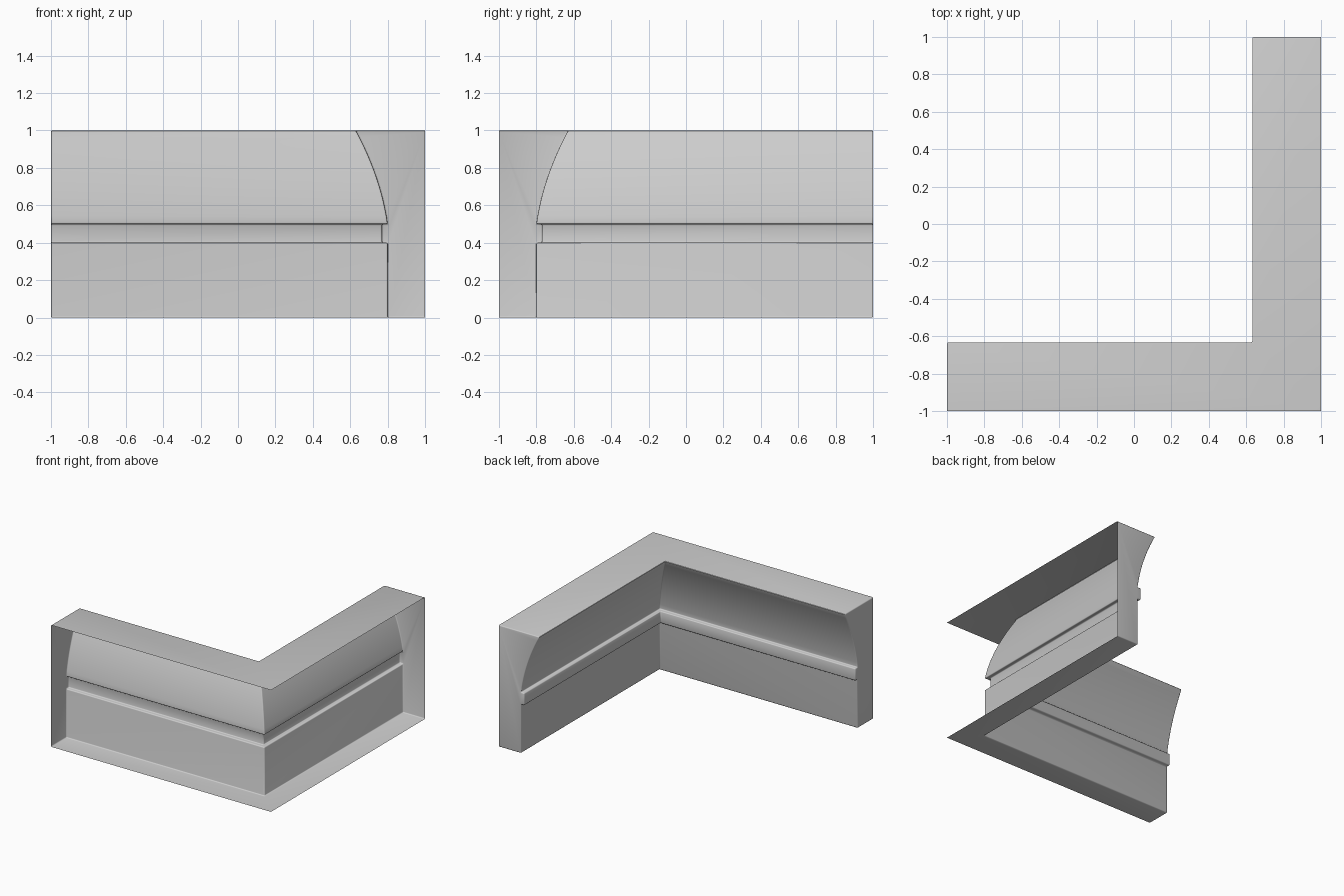
import bpy, bmesh, math

if "Cube" in bpy.data.objects:
    bpy.data.objects.remove(bpy.data.objects["Cube"])

# Molding cross-section: (depth from the open back, height)
profile = [(0, 0), (0.2, 0), (0.2, 0.4), (0.23, 0.4), (0.23, 0.5), (0.2, 0.5)]
STEPS = 12
for i in range(1, STEPS + 1):          # concave cove flaring to the top lip
    t = i / STEPS
    profile.append((0.2 + 0.07 * t + 0.1 * t * t, 0.5 + 0.5 * t))
profile.append((0, 1))

# Sweep the section from the left end, round the mitred corner, to the back end
bm = bmesh.new()
stations = [
    [bm.verts.new((-1, -1 + d, z)) for d, z in profile],
    [bm.verts.new((1 - d, -1 + d, z)) for d, z in profile],
    [bm.verts.new((1 - d, 1, z)) for d, z in profile],
]
for a, b in zip(stations, stations[1:]):
    for i in range(len(profile) - 1):  # outer wall sides stay open
        bm.faces.new((a[i], a[i + 1], b[i + 1], b[i]))

# End caps
bm.faces.new(stations[0])
bm.faces.new(stations[-1])
bmesh.ops.recalc_face_normals(bm, faces=bm.faces)
bm.normal_update()
top = max(bm.faces, key=lambda f: f.calc_center_median().z)
if top.normal.z < 0:
    bmesh.ops.reverse_faces(bm, faces=bm.faces)

mesh = bpy.data.meshes.new("corner_molding")
bm.to_mesh(mesh)
bm.free()
molding = bpy.data.objects.new("corner_molding", mesh)
bpy.context.collection.objects.link(molding)

# Small rounded edges
bevel = molding.modifiers.new("soft_edges", "BEVEL")
bevel.width = 0.008
bevel.segments = 3
bevel.limit_method = 'ANGLE'
bevel.angle_limit = math.radians(50)

bpy.context.view_layer.objects.active = molding
molding.select_set(True)
bpy.ops.object.modifier_apply(modifier=bevel.name)
bpy.ops.object.shade_smooth_by_angle(angle=math.radians(40))
